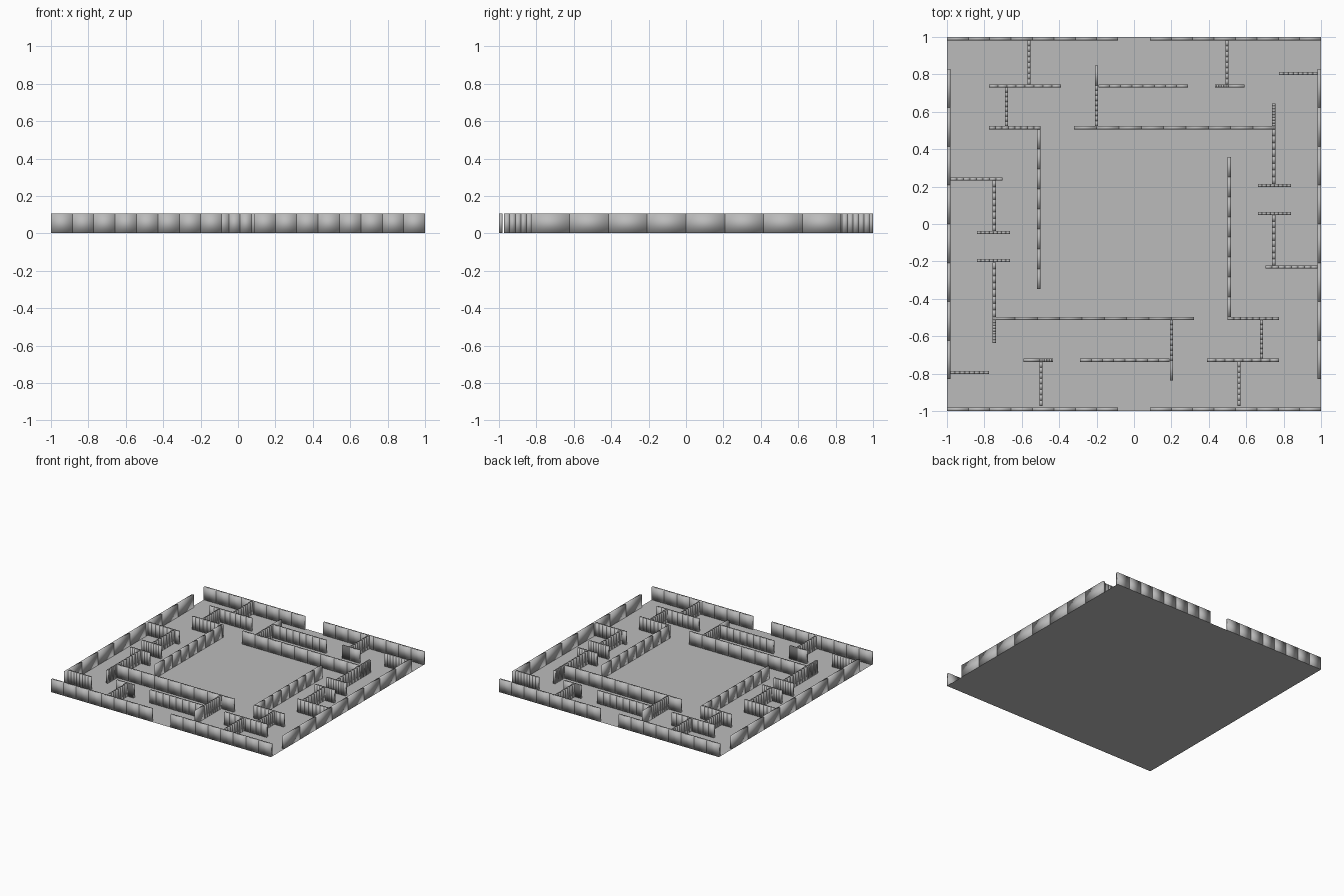
import bpy, bmesh
from mathutils import Matrix, Vector

if "Cube" in bpy.data.objects:
    bpy.data.objects.remove(bpy.data.objects["Cube"])

H = 0.105     # wall height
T = 0.017     # inner wall thickness
CY = 0.005    # centre of the half-turn symmetry in y

grey = bpy.data.materials.new("concrete_grey")
grey.diffuse_color = (0.5, 0.5, 0.5, 1)
grey.use_nodes = True
grey.node_tree.nodes["Principled BSDF"].inputs["Base Color"].default_value = grey.diffuse_color


def finish(name, bm, smooth):
    me = bpy.data.meshes.new(name)
    for f in bm.faces:
        f.smooth = smooth
    bm.to_mesh(me)
    bm.free()
    me.materials.append(grey)
    ob = bpy.data.objects.new(name, me)
    bpy.context.collection.objects.link(ob)


def wall(name, x0, x1, y0, y1, panels=8):
    """Straight wall made of equal softly shaded panels along its length."""
    bm = bmesh.new()
    along_x = (x1 - x0) > (y1 - y0)
    sx, sy = x1 - x0, y1 - y0
    for i in range(panels):
        if along_x:
            c, s = (x0 + sx * (i + .5) / panels, (y0 + y1) / 2), (sx / panels, sy)
        else:
            c, s = ((x0 + x1) / 2, y0 + sy * (i + .5) / panels), (sx, sy / panels)
        bmesh.ops.create_cube(bm, size=1, matrix=Matrix.Translation((c[0], c[1], H / 2 + .0005))
                              @ Matrix.Diagonal((s[0], s[1], H - .001, 1)))
    finish(name, bm, True)


def pair(name, x0, x1, y0, y1, panels=8):
    """A wall and its half-turn copy."""
    wall(name + "_a", x0, x1, y0, y1, panels)
    wall(name + "_b", -x1, -x0, 2 * CY - y1, 2 * CY - y0, panels)


def across(name, y, x0, x1, panels=8):
    pair(name, x0, x1, y - T / 2, y + T / 2, panels)


def upright(name, x, y0, y1, panels=8):
    pair(name, x - T / 2, x + T / 2, y0, y1, panels)


# floor sheet
bm = bmesh.new()
bmesh.ops.create_grid(bm, x_segments=1, y_segments=1, size=1)
finish("floor", bm, False)

# outer walls with door gaps and open corners
for s, n in ((1, "back"), (-1, "front")):
    y0, y1 = sorted((s * 0.982, s * 1.0))
    wall(n + "_wall_left", -1, -0.085, y0, y1)
    wall(n + "_wall_right", 0.085, 1, y0, y1)
wall("left_wall", -1, -0.982, -0.83, 0.83)
wall("right_wall", 0.982, 1, -0.83, 0.83)

# corner room partitions
upright("corner_post_wall", -0.562, 0.745, 0.982)
across("corner_cross_wall", 0.738, -0.775, -0.39)
upright("corner_link_wall", -0.682, 0.523, 0.73)
across("corner_ledge_wall", 0.515, -0.775, -0.5)
upright("court_side_wall", -0.509, -0.348, 0.507)

# court end walls and their branches
upright("branch_wall", -0.2, 0.523, 0.74)
upright("branch_stub", -0.2, 0.74, 0.847, 1)
across("branch_arm", 0.738, -0.191, 0.288)
across("court_end_wall", 0.515, -0.2, 0.756)
across("court_end_stub", 0.515, -0.32, -0.2, 1)
upright("side_wall", 0.747, 0.215, 0.507)
upright("side_stub", 0.747, 0.523, 0.645)
across("side_cap", 0.206, 0.663, 0.84)

# tee near the outer wall
upright("tee_stem", 0.497, 0.747, 0.982)
across("tee_arm", 0.738, 0.433, 0.505)
across("tee_stub", 0.738, 0.505, 0.592, 1)

# bays off the side walls
across("corner_spur", 0.804, 0.775, 0.982)
across("bay_cap", 0.056, 0.663, 0.84)
upright("bay_wall", 0.747, -0.222, 0.048)
across("bay_arm", -0.23, 0.702, 0.982)
